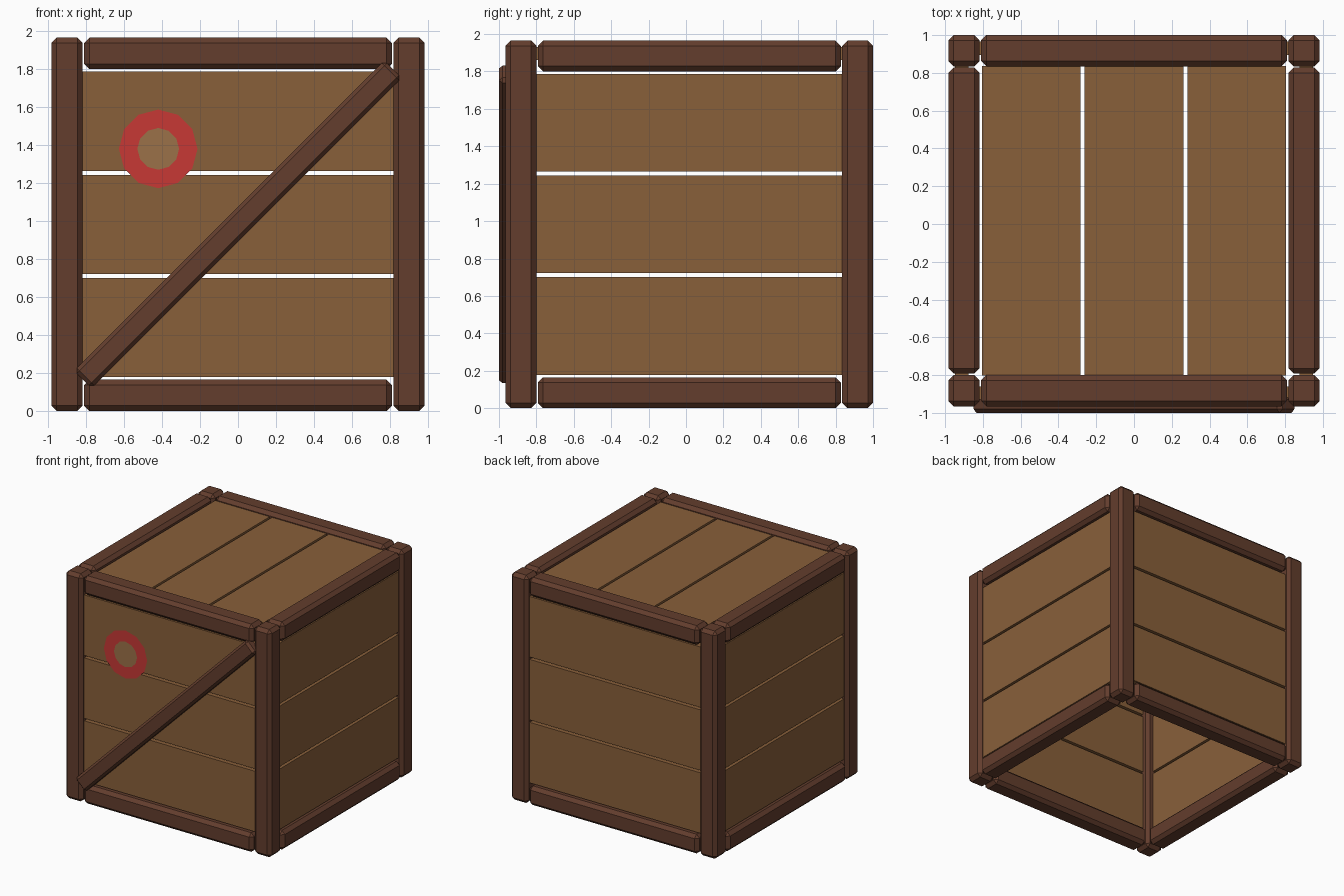
import bpy, bmesh, math
from mathutils import Matrix, Vector

if "Cube" in bpy.data.objects:
    bpy.data.objects.remove(bpy.data.objects["Cube"])

H = 0.9825                      # half size of the frame cube
T = 0.165                       # beam thickness
M = H - T / 2                   # beam centre line
IN = 0.81                       # half length of rails and planks
C = Vector((0, 1 - H, H))       # centre of the frame


def mat(name, rgb):
    m = bpy.data.materials.new(name)
    m.diffuse_color = (*rgb, 1)
    m.use_nodes = True
    m.node_tree.nodes["Principled BSDF"].inputs["Base Color"].default_value = m.diffuse_color
    return m


PLANK = mat("plank_wood", (0.25, 0.115, 0.042))
BEAM = mat("beam_wood", (0.125, 0.047, 0.026))
RED = mat("red_paint", (0.57, 0.04, 0.035))
TAN = mat("tan_paint", (0.33, 0.165, 0.065))


def finish(name, bm, material):
    me = bpy.data.meshes.new(name)
    bmesh.ops.recalc_face_normals(bm, faces=bm.faces)
    bm.to_mesh(me)
    bm.free()
    me.materials.append(material)
    ob = bpy.data.objects.new(name, me)
    bpy.context.collection.objects.link(ob)
    return ob


def box(name, centre, size, material, bevel=0.0, rot=None):
    bm = bmesh.new()
    bmesh.ops.create_cube(bm, size=1)
    bmesh.ops.scale(bm, vec=size, verts=bm.verts)
    if bevel:
        bmesh.ops.bevel(bm, geom=bm.edges[:], offset=bevel, segments=1,
                        profile=0.5, affect='EDGES')
    if rot:
        bmesh.ops.transform(bm, matrix=rot, verts=bm.verts)
    bmesh.ops.translate(bm, vec=C + Vector(centre), verts=bm.verts)
    return finish(name, bm, material)


# Corner posts
for sx in (-1, 1):
    for sy in (-1, 1):
        box("corner_post", (sx * M, sy * M, 0), (T, T, 2 * H), BEAM, 0.028)

# Top and bottom rails on all four sides
for sz in (-1, 1):
    for s in (-1, 1):
        box("cross_rail", (0, s * M, sz * M), (2 * IN, T, T), BEAM, 0.028)
        box("side_rail", (s * M, 0, sz * M), (T, 2 * IN, T), BEAM, 0.028)

# Wall planks and lid planks (the underside is open)
PT = 0.07                       # plank thickness
P = H - 0.035 - PT / 2          # plank centre depth
STEP, W = 0.543, 0.522
for i in (-1, 0, 1):
    for s in (-1, 1):
        box("wall_plank", (0, s * P, i * STEP), (1.64, PT, W), PLANK)
        box("side_plank", (s * P, 0, i * STEP), (PT, 1.64, W), PLANK)
    box("lid_plank", (i * STEP, 0, P), (W, 1.64, PT), PLANK)

# Diagonal brace on the front
box("diagonal_brace", (0, -(2 - H - 0.045), 0), (2.31, 0.09, 0.13), BEAM, 0.02,
    Matrix.Rotation(-math.pi / 4, 4, 'Y'))

# Painted target on the front: red ring around a tan disc
N, CX, CZ = 12, -0.42, 1.38
Y = C.y - (P + PT / 2) - 0.004


def circle(bm, r):
    return [bm.verts.new((CX + r * math.sin(2 * math.pi * k / N), Y,
                          CZ + r * math.cos(2 * math.pi * k / N))) for k in range(N)]


def face_front(ob):
    for p in ob.data.polygons:
        if p.normal.y > 0:
            p.flip()


bm = bmesh.new()
outer, inner = circle(bm, 0.207), circle(bm, 0.11)
for k in range(N):
    j = (k + 1) % N
    bm.faces.new((outer[k], outer[j], inner[j], inner[k]))
face_front(finish("painted_ring", bm, RED))

bm = bmesh.new()
bm.faces.new(circle(bm, 0.11))
face_front(finish("painted_disc", bm, TAN))
